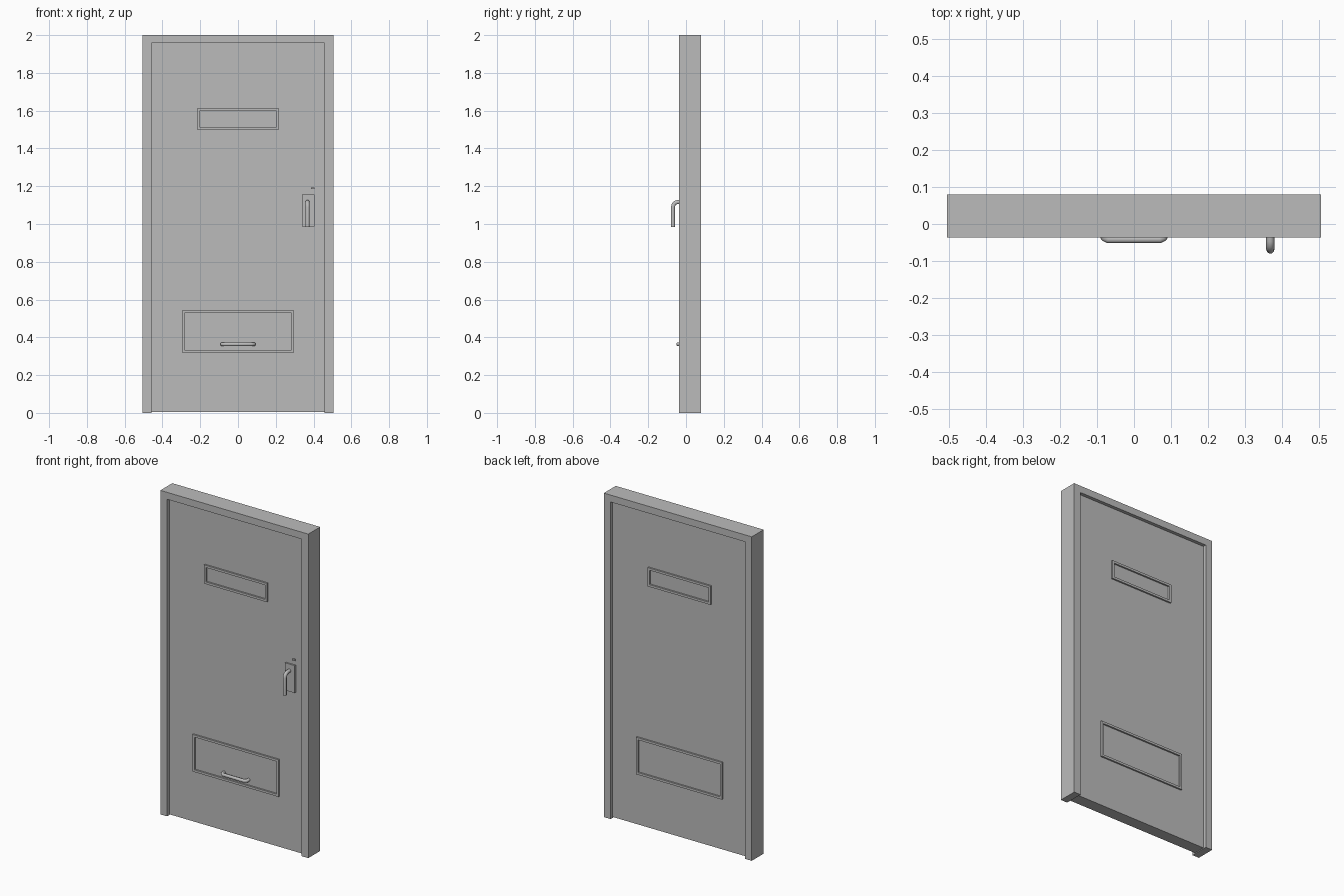
import bpy
import bmesh
from mathutils import Vector

cube = bpy.data.objects.get("Cube")
if cube:
    bpy.data.objects.remove(cube, do_unlink=True)

grey = bpy.data.materials.new("painted grey")
grey.use_nodes = True
grey.diffuse_color = (0.5, 0.5, 0.5, 1)
grey.node_tree.nodes["Principled BSDF"].inputs["Base Color"].default_value = (0.5, 0.5, 0.5, 1)

FRONT, BACK = -0.036, 0.08            # frame faces
LEAF_FRONT, LEAF_BACK = -0.015, 0.059  # door leaf faces


def finish(name, bm):
    bmesh.ops.recalc_face_normals(bm, faces=bm.faces)
    mesh = bpy.data.meshes.new(name)
    bm.to_mesh(mesh)
    bm.free()
    mesh.materials.append(grey)
    obj = bpy.data.objects.new(name, mesh)
    bpy.context.collection.objects.link(obj)
    return obj


def box(name, x, y, z):
    """Box given by its (low, high) range on each axis."""
    bm = bmesh.new()
    bmesh.ops.create_cube(bm, size=1)
    for v in bm.verts:
        v.co = [r[0] if c < 0 else r[1] for c, r in zip(v.co, (x, y, z))]
    return finish(name, bm)


def prism(name, outline, y0, y1):
    """Extrude an x-z outline from y0 to y1."""
    bm = bmesh.new()
    face = bm.faces.new([bm.verts.new((x, y0, z)) for x, z in outline])
    new = bmesh.ops.extrude_face_region(bm, geom=[face])["geom"]
    verts = [g for g in new if isinstance(g, bmesh.types.BMVert)]
    bmesh.ops.translate(bm, verts=verts, vec=(0, y1 - y0, 0))
    return finish(name, bm)


def trim(name, half, z0, z1, width, y0, y1):
    """Rectangular ring lying against a leaf face."""
    bm = bmesh.new()
    rings = []
    for y in (y0, y1):
        for inset in (0, width):
            h, lo, hi = half - inset, z0 + inset, z1 - inset
            rings.append([bm.verts.new((x, y, z)) for x, z in
                          ((-h, lo), (h, lo), (h, hi), (-h, hi))])
    for a, b in ((0, 1), (1, 3), (3, 2), (2, 0)):
        for i in range(4):
            j = (i + 1) % 4
            bm.faces.new((rings[a][i], rings[a][j], rings[b][j], rings[b][i]))
    return finish(name, bm)


def bar(name, points, radius, sides=10):
    """Round bar swept along a path, mitred at each bend."""
    pts = [Vector(p) for p in points]
    normal = (pts[1] - pts[0]).cross(pts[-1] - pts[0]).normalized()
    bm = bmesh.new()
    rings = []
    for i, p in enumerate(pts):
        before = (p - pts[i - 1]).normalized() if i else None
        after = (pts[i + 1] - p).normalized() if i < len(pts) - 1 else None
        tangent = ((before or after) + (after or before)).normalized()
        side = tangent.cross(normal) / tangent.dot(after or before)
        ring = bmesh.ops.create_circle(bm, segments=sides, radius=radius)["verts"]
        for v in ring:
            v.co = p + side * v.co.x + normal * v.co.y
        rings.append(ring)
    for a, b in zip(rings, rings[1:]):
        for i in range(sides):
            j = (i + 1) % sides
            bm.faces.new((a[i], a[j], b[j], b[i]))
    bm.faces.new(rings[0])
    bm.faces.new(rings[-1])
    obj = finish(name, bm)
    bpy.context.view_layer.objects.active = obj
    obj.select_set(True)
    bpy.ops.object.shade_smooth_by_angle(angle=0.7)
    obj.select_set(False)
    return obj


# Door frame: two jambs joined by the head
prism("door_frame", [(-0.505, 0), (-0.505, 2), (0.505, 2), (0.505, 0),
                     (0.459, 0), (0.459, 1.957), (-0.459, 1.957), (-0.459, 0)],
      FRONT, BACK)

# Door leaf, set back from both frame faces
box("door_leaf", (-0.459, 0.459), (LEAF_FRONT, LEAF_BACK), (0.005, 1.957))

# Raised trims around the window and the lower hatch, on both faces
for label, half, z0, z1 in (("window", 0.215, 1.498, 1.614),
                            ("hatch", 0.294, 0.317, 0.546)):
    trim("front_" + label + "_trim", half, z0, z1, 0.014, LEAF_FRONT, LEAF_FRONT - 0.01)
    trim("back_" + label + "_trim", half, z0, z1, 0.014, LEAF_BACK, LEAF_BACK + 0.01)

# Lever handle on its plate, with the lock above
box("handle_plate", (0.339, 0.405), (LEAF_FRONT - 0.01, LEAF_FRONT), (0.988, 1.157))
box("lock", (0.386, 0.404), (LEAF_FRONT - 0.008, LEAF_FRONT), (1.184, 1.194))
bar("lever_handle", [(0.368, LEAF_FRONT, 1.116), (0.368, -0.046, 1.116),
                     (0.368, -0.057, 1.112), (0.368, -0.066, 1.102),
                     (0.368, -0.069, 1.088), (0.368, -0.069, 0.983)], 0.011)

# Pull handle on the hatch
half_path = [(0.084, LEAF_FRONT), (0.084, -0.03), (0.08, -0.037), (0.07, -0.042)]
path = [(-x, y) for x, y in half_path] + half_path[::-1]
bar("hatch_pull", [(x, y, 0.363) for x, y in path], 0.01)
